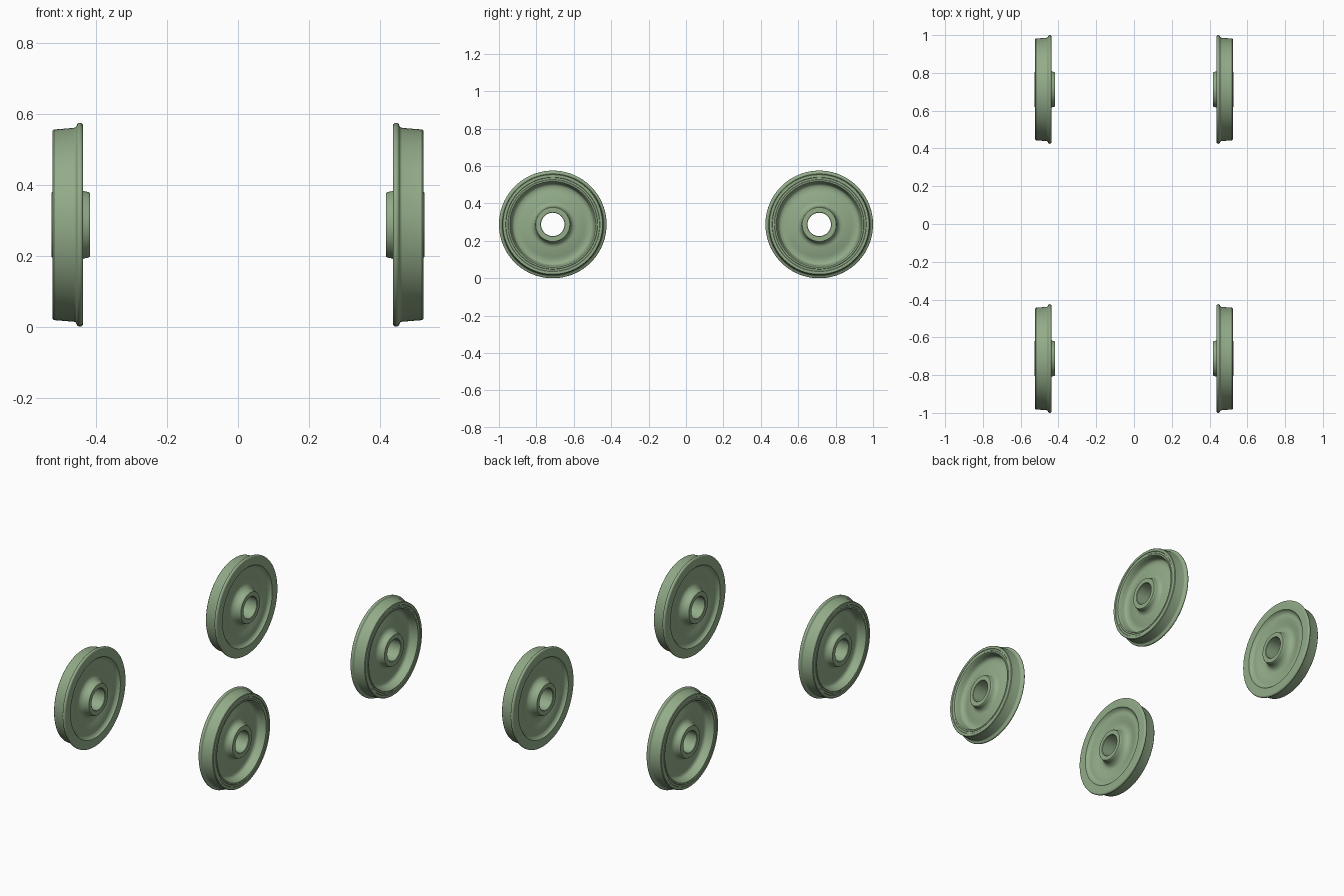
import bpy, bmesh, math
from mathutils import Vector, Matrix

if "Cube" in bpy.data.objects:
    bpy.data.objects.remove(bpy.data.objects["Cube"])

R = 0.2877          # flange radius
Y = 0.7123          # axle position
SEG = 96

# Curved web faces: (radius, x), smoothed through a spline
outer_web = [(0.094, 0.522), (0.099, 0.502), (0.113, 0.489), (0.135, 0.485),
             (0.160, 0.480), (0.185, 0.474), (0.205, 0.475), (0.217, 0.484), (0.223, 0.506), (0.227, 0.519)]
inner_web = [(0.230, 0.441), (0.225, 0.447), (0.212, 0.454), (0.190, 0.454),
             (0.165, 0.459), (0.140, 0.465), (0.118, 0.464), (0.103, 0.452), (0.096, 0.437), (0.092, 0.421)]


def spline(pts, n=3):
    """Catmull-Rom smoothing of a short list of points."""
    p = [Vector(q) for q in pts]
    p = [2 * p[0] - p[1]] + p + [2 * p[-1] - p[-2]]
    out = []
    for a, b, c, d in zip(p, p[1:], p[2:], p[3:]):
        for i in range(n):
            t = i / n
            out.append(0.5 * (2 * b + (c - a) * t + (2 * a - 5 * b + 4 * c - d) * t * t
                              + (3 * b - a - 3 * c + d) * t ** 3))
    return [tuple(v) for v in out + [p[-2]]]


# Closed cross-section: bore, outer hub face, web, rim, tread, flange, inner side
profile = [(0.0625, 0.420), (0.0625, 0.524), (0.0650, 0.5265), (0.0910, 0.5265)]
profile += spline(outer_web)
profile += [(0.230, 0.5225), (0.238, 0.523), (0.240, 0.521), (0.250, 0.521),
            (0.252, 0.523), (0.266, 0.523), (0.2690, 0.520), (0.2735, 0.464)]
profile += spline([(0.2750, 0.4590), (0.2790, 0.4560), (0.2845, 0.4535), (R - 0.0007, 0.4495),
                   (R, 0.4460), (R - 0.0015, 0.4410), (0.2815, 0.4375), (0.2760, 0.4370)], 2)
profile += [(0.233, 0.437)]
profile += spline(inner_web)
profile += [(0.0895, 0.4175), (0.0650, 0.4175)]


def wheel_mesh():
    """Revolve the cross-section about the x axle."""
    bm = bmesh.new()
    rings = []
    for i in range(SEG):
        a = 2 * math.pi * i / SEG
        rings.append([bm.verts.new((x - 0.48, r * math.sin(a), r * math.cos(a))) for r, x in profile])
    n = len(profile)
    for i in range(SEG):
        p, q = rings[i], rings[(i + 1) % SEG]
        for j in range(n):
            k = (j + 1) % n
            bm.faces.new((p[j], p[k], q[k], q[j]))
    bmesh.ops.recalc_face_normals(bm, faces=bm.faces)
    me = bpy.data.meshes.new("rail_wheel")
    bm.to_mesh(me)
    bm.free()
    return me


mat = bpy.data.materials.new("green_paint")
mat.diffuse_color = (0.29, 0.41, 0.25, 1)
mat.use_nodes = True
mat.node_tree.nodes["Principled BSDF"].inputs["Base Color"].default_value = mat.diffuse_color
mesh = wheel_mesh()
mesh.materials.append(mat)

# Four wheels, flanges facing inward
for side, sx in (("right", 1), ("left", -1)):
    for end, sy in (("front", -1), ("back", 1)):
        ob = bpy.data.objects.new(f"wheel_{end}_{side}", mesh)
        bpy.context.collection.objects.link(ob)
        ob.location = (sx * 0.48, sy * Y, R)
        if sx < 0:
            ob.rotation_euler.z = math.pi
        bpy.context.view_layer.objects.active = ob

bpy.ops.object.select_all(action='DESELECT')
ob.select_set(True)
bpy.ops.object.shade_smooth_by_angle(angle=math.radians(35))
